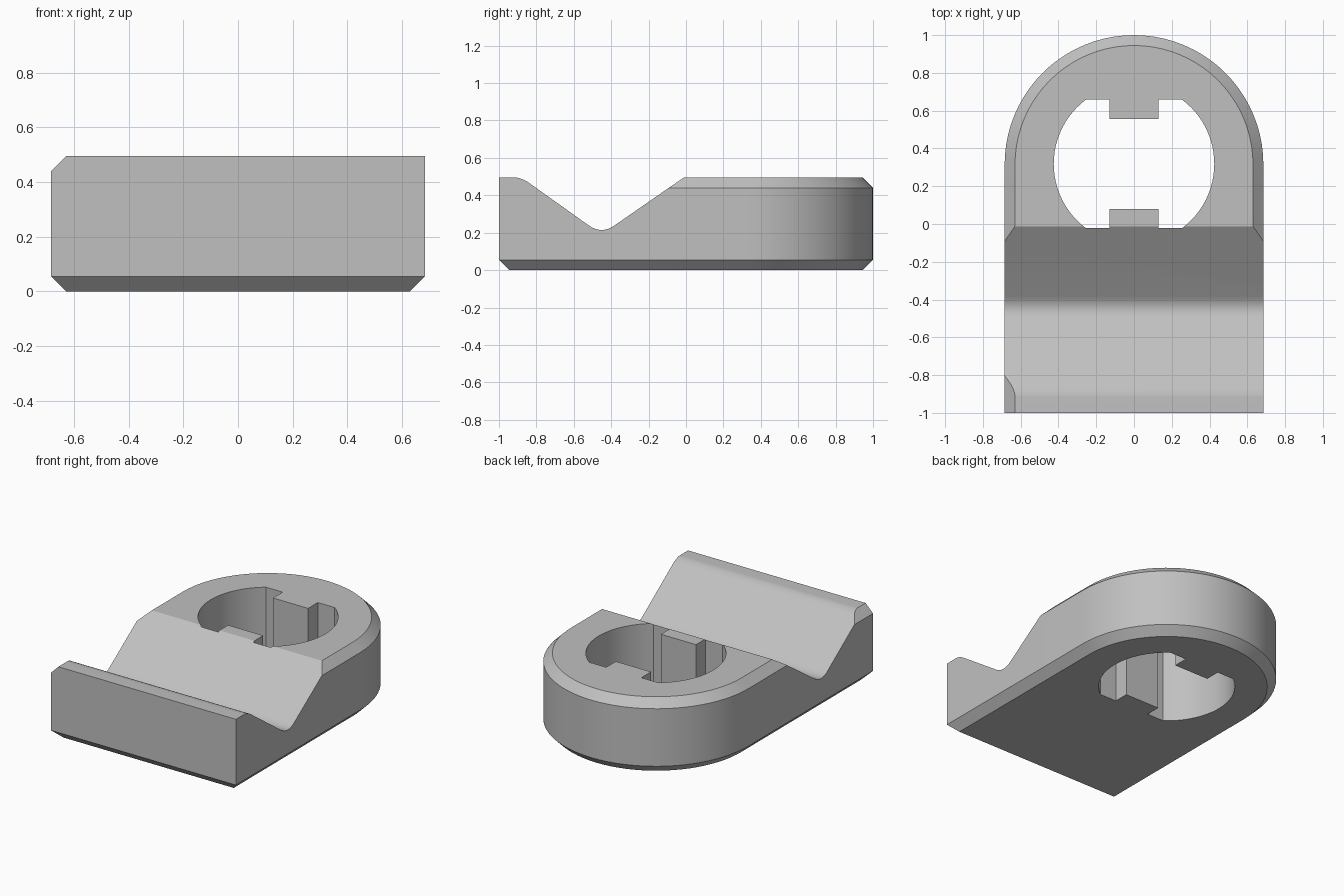
import bpy, bmesh
from math import sin, cos, pi, asin, radians
from mathutils import Vector

cube = bpy.data.objects.get("Cube")
if cube:
    bpy.data.objects.remove(cube, do_unlink=True)

HALF, HEIGHT, BEVEL = 0.685, 0.495, 0.055
CENTRE = 1 - HALF          # y of the round end and of the hole

grey = bpy.data.materials.new("plain grey")
grey.use_nodes = True
colour = (0.53, 0.53, 0.53, 1)
grey.diffuse_color = colour
grey.node_tree.nodes["Principled BSDF"].inputs["Base Color"].default_value = colour


def loft(name, rings):
    """Closed solid through a stack of equal-length point rings."""
    bm = bmesh.new()
    loops = [[bm.verts.new(p) for p in ring] for ring in rings]
    n = len(loops[0])
    for a, b in zip(loops, loops[1:]):
        for i in range(n):
            j = (i + 1) % n
            bm.faces.new((a[i], a[j], b[j], b[i]))
    bm.faces.new(loops[0][::-1])
    bm.faces.new(loops[-1])
    bmesh.ops.recalc_face_normals(bm, faces=bm.faces)
    mesh = bpy.data.meshes.new(name)
    bm.to_mesh(mesh)
    bm.free()
    obj = bpy.data.objects.new(name, mesh)
    mesh.materials.append(grey)
    bpy.context.collection.objects.link(obj)
    return obj


def outline(z, inset, front, lip_inset):
    """Plan with a round back; the left side of the front lip has its own inset."""
    r, lip = HALF - inset, HALF - lip_inset
    pts = [(-r, front), (lip, front), (lip, -0.6), (r, -0.3)]
    steps = 40
    pts += [(r * cos(pi * i / steps), CENTRE + r * sin(pi * i / steps))
            for i in range(steps + 1)]
    return [(x, y, z) for x, y in pts]


def fillet(a, corner, b, steps=8):
    """Rounded corner from a to b."""
    a, c, b = Vector(a), Vector(corner), Vector(b)
    return [tuple(a * (1 - t) ** 2 + c * 2 * t * (1 - t) + b * t * t)
            for t in (i / steps for i in range(steps + 1))]


# Bevelled block with a round back
body = loft("clamp_body", [
    outline(0, BEVEL, BEVEL - 1, BEVEL),
    outline(BEVEL, 0, -1, 0),
    outline(HEIGHT - BEVEL, 0, -1, 0),
    outline(HEIGHT, BEVEL, -1, 0),
])

# V groove with rounded lip and valley, running across the block
groove = fillet((-0.92, HEIGHT + 0.0005), (-0.88, HEIGHT), (-0.84, HEIGHT - 0.028))
groove += fillet((-0.52, 0.239), (-0.451, 0.19), (-0.382, 0.239))
groove += [(-0.012, HEIGHT), (0.128, HEIGHT + 0.1), (-0.92, HEIGHT + 0.1)]
groove_cutter = loft("groove_cutter", [[(x, y, z) for y, z in groove] for x in (-1, 1)])

# Round hole with flats and two square keys
radius, flat, key_x, key_y = 0.425, 0.34, 0.13, 0.238
limit = asin(flat / radius)
half = [(radius * cos(a), radius * sin(a))
        for a in (limit * (i / 12 - 1) for i in range(25))]
half += [(key_x, flat), (key_x, key_y)]
hole = half + [(-key_x, key_y), (-key_x, flat)]
hole += [(-x, -y) for x, y in half[:-2]]
hole += [(-key_x, -flat), (-key_x, -key_y), (key_x, -key_y), (key_x, -flat)]
hole_cutter = loft("hole_cutter", [[(x, y + CENTRE + 0.003, z) for x, y in hole]
                                   for z in (-0.2, 0.8)])

# Cut the body, then drop the cutters
bpy.ops.object.select_all(action="DESELECT")
body.select_set(True)
bpy.context.view_layer.objects.active = body
for cutter in (groove_cutter, hole_cutter):
    cutter.hide_render = True
    mod = body.modifiers.new(cutter.name, "BOOLEAN")
    mod.operation, mod.solver, mod.object = "DIFFERENCE", "EXACT", cutter
    bpy.ops.object.modifier_apply(modifier=mod.name)
    bpy.data.objects.remove(cutter, do_unlink=True)
bpy.ops.object.shade_smooth_by_angle(angle=radians(28))
